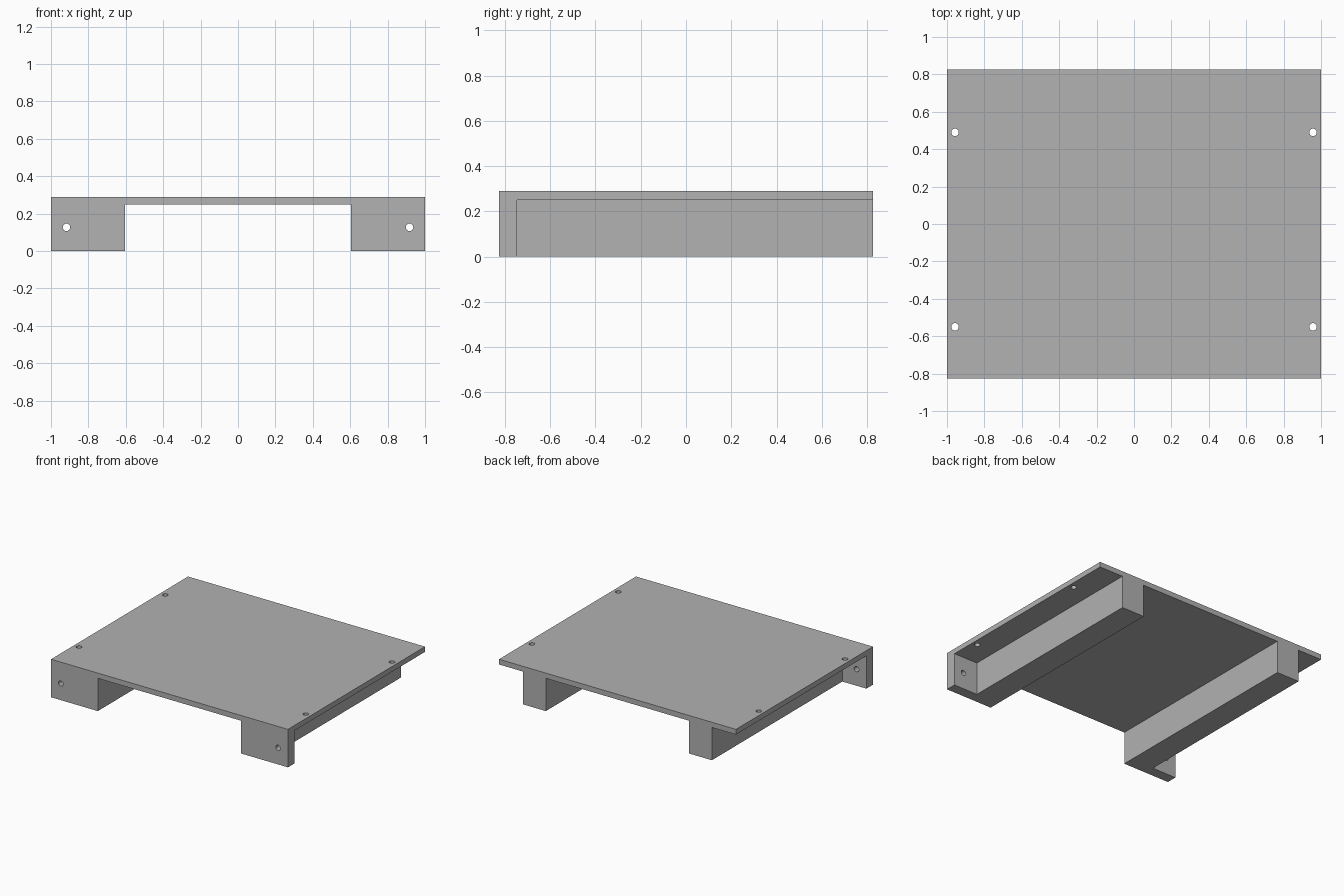
import bpy
import math

if "Cube" in bpy.data.objects:
    bpy.data.objects.remove(bpy.data.objects["Cube"], do_unlink=True)

HALF_Y = 0.826      # half depth of the plate
TOP = 0.29          # overall height
UNDER = 0.25        # underside of the plate
RAIL_IN, RAIL_OUT = 0.605, 0.797
FLANGE_BACK = -0.746
HOLE_R = 0.02

grey = bpy.data.materials.new("plain grey")
grey.use_nodes = True
colour = (0.445, 0.445, 0.445, 1)
grey.diffuse_color = colour
grey.node_tree.nodes["Principled BSDF"].inputs["Base Color"].default_value = colour


def box(name, low, high):
    centre = [(a + b) / 2 for a, b in zip(low, high)]
    bpy.ops.mesh.primitive_cube_add(size=1, location=centre)
    obj = bpy.context.object
    obj.name = name
    obj.scale = [b - a for a, b in zip(low, high)]
    bpy.ops.object.transform_apply(location=True, rotation=True, scale=True)
    return obj


def drill(location, tilt=0):
    bpy.ops.mesh.primitive_cylinder_add(vertices=32, radius=HOLE_R, depth=0.2,
                                        location=location, rotation=(tilt, 0, 0))
    return bpy.context.object


# Solid block that the plate, rails and end flanges are carved from
body = box("mounting_plate", (-1, -HALF_Y, 0), (1, HALF_Y, TOP))
body.data.materials.append(grey)

# Central channel between the rails
cutters = [box("channel", (-RAIL_IN, -1, -1), (RAIL_IN, 1, UNDER))]

for side in (-1, 1):
    # Open notch outside each rail, leaving the front flange
    xs = sorted((side * RAIL_OUT, side * 1.2))
    cutters.append(box("notch", (xs[0], FLANGE_BACK, -1), (xs[1], 1, UNDER)))
    # Screw holes through the plate edge
    for y in (-0.55, 0.49):
        cutters.append(drill((side * 0.957, y, 0.27)))
    # Screw hole through the front flange
    cutters.append(drill((side * 0.917, -0.786, 0.127), math.pi / 2))

# Carve the block, then discard the cutters
for cutter in cutters:
    cutter.hide_render = True
    bpy.ops.object.select_all(action="DESELECT")
    bpy.context.view_layer.objects.active = body
    body.select_set(True)
    cut = body.modifiers.new("cut", "BOOLEAN")
    cut.operation = "DIFFERENCE"
    cut.solver = "EXACT"
    cut.object = cutter
    bpy.ops.object.modifier_apply(modifier=cut.name)
    bpy.data.objects.remove(cutter, do_unlink=True)

# Round hole walls, crisp edges elsewhere
body.select_set(True)
bpy.ops.object.shade_smooth_by_angle(angle=math.radians(30))
